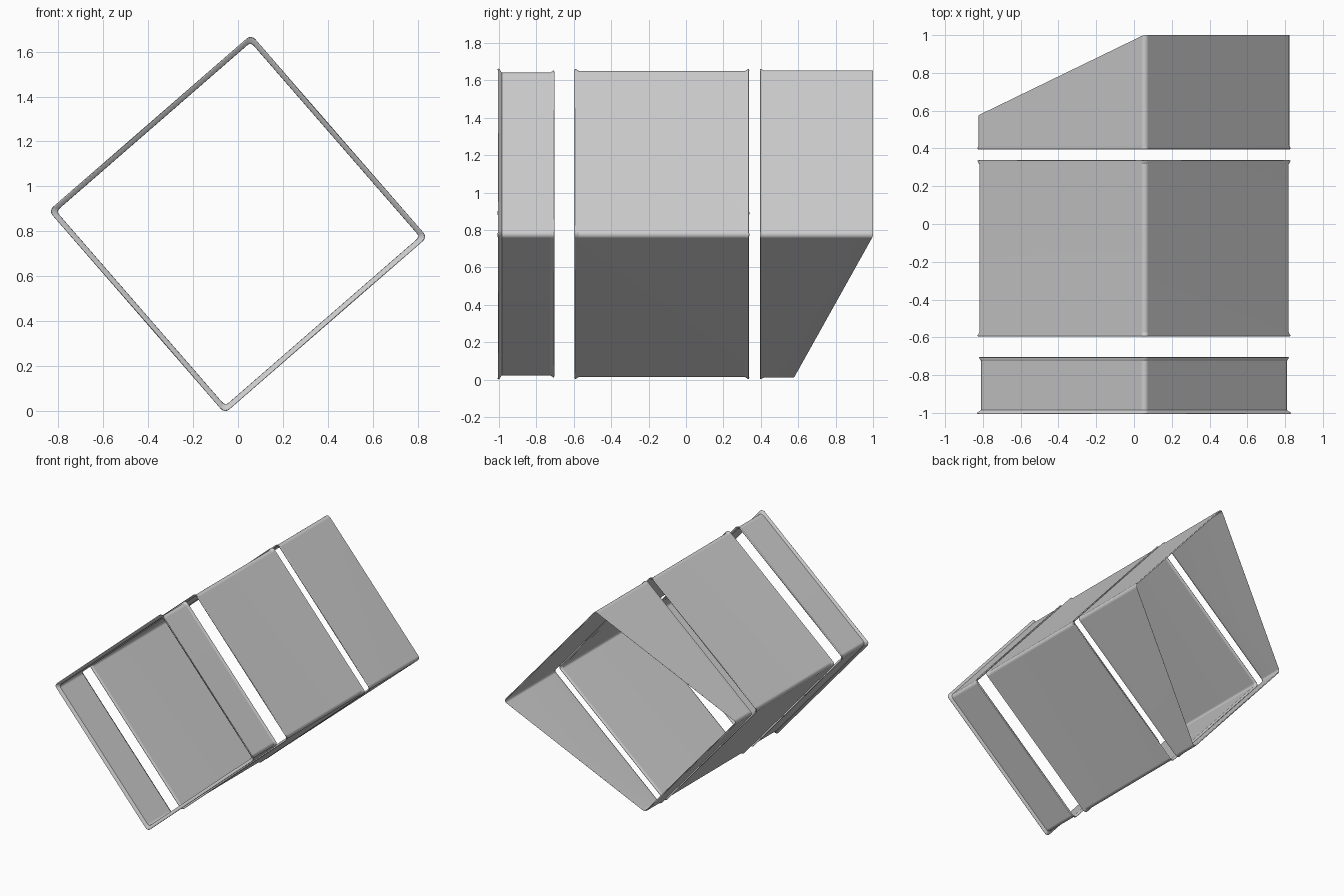
import bpy, bmesh, math

if "Cube" in bpy.data.objects:
    bpy.data.objects.remove(bpy.data.objects["Cube"])

TILT = math.radians(41)      # direction of the upper-right wall's normal
CENTRE_Z = 0.8325
ROUND = 0.026                # corner radius
STEPS = 4                    # segments per rounded corner


def outline(extent):
    """Tilted rounded square (x, z) reaching `extent` from the centre."""
    c = (extent - ROUND) / math.cos(math.radians(4))
    pts = []
    for k in range(4):
        wall = TILT + k * math.pi / 2
        diag = wall + math.pi / 4
        for s in range(STEPS + 1):
            a = wall + s * math.pi / 2 / STEPS
            pts.append((c * math.cos(diag) + ROUND * math.cos(a),
                        c * math.sin(diag) + ROUND * math.sin(a)))
    return pts


def slanted_end(x, z):
    """Depth of the oblique cut: far at the upper right, near at the lower left."""
    u = x * math.cos(TILT) + z * math.sin(TILT)
    t = min(1, max(0, (u + 0.58) / 1.16))
    return 0.575 + 0.425 * t


def sleeve(name, stations):
    """Thin open tube through (y, extent) stations; y may be a function of x, z."""
    bm = bmesh.new()
    rings = []
    for y, extent in stations:
        rings.append([bm.verts.new((x, y(x, z) if callable(y) else y, z + CENTRE_Z))
                      for x, z in outline(extent)])
    for a, b in zip(rings, rings[1:]):
        n = len(a)
        for i in range(n):
            j = (i + 1) % n
            bm.faces.new((a[i], b[i], b[j], a[j]))
    mesh = bpy.data.meshes.new(name)
    bm.to_mesh(mesh)
    bm.free()
    obj = bpy.data.objects.new(name, mesh)
    bpy.context.collection.objects.link(obj)
    wall = obj.modifiers.new("wall", 'SOLIDIFY')
    wall.thickness = 0.008
    wall.offset = -1
    bpy.ops.object.select_all(action='DESELECT')
    obj.select_set(True)
    bpy.context.view_layer.objects.active = obj
    bpy.ops.object.shade_smooth_by_angle(angle=math.radians(25))
    obj.modifiers.new("flat_walls", 'WEIGHTED_NORMAL').keep_sharp = True
    return obj


# Short front sleeve with flared lips at both ends
sleeve("front_sleeve", [(-1.0, 0.8325), (-0.985, 0.809), (-0.725, 0.809), (-0.708, 0.821)])
# Long middle sleeve with flared lips
sleeve("middle_sleeve", [(-0.592, 0.830), (-0.575, 0.819), (0.317, 0.819), (0.334, 0.830)])
# Back sleeve: flared lip in front, oblique open cut behind
sleeve("back_sleeve", [(0.398, 0.830), (0.415, 0.822), (slanted_end, 0.822)])
